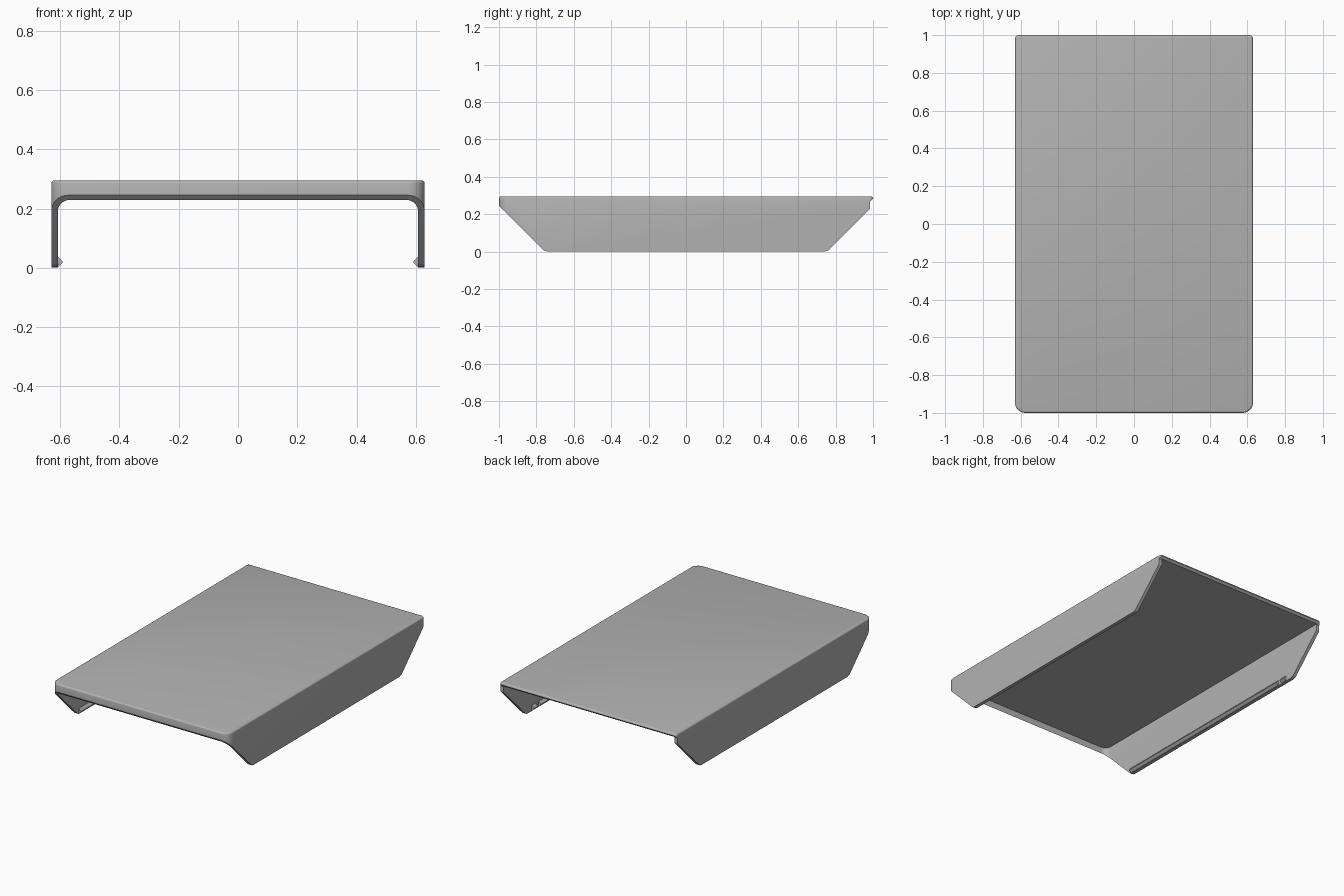
import bpy
import bmesh
from math import cos, sin, pi
from mathutils import Vector

cube = bpy.data.objects.get("Cube")
if cube:
    bpy.data.objects.remove(cube)

HALF_W, HALF_L, HEIGHT = 0.63, 1.0, 0.295
WALL, DECK = 0.022, 0.024

grey = bpy.data.materials.new("plain_grey")
grey.use_nodes = True
grey.diffuse_color = (0.45, 0.45, 0.45, 1)
grey.node_tree.nodes["Principled BSDF"].inputs["Base Color"].default_value = grey.diffuse_color


def rounded(corners, steps=8):
    """Outline from (a, b, radius) corners, rounding each with an arc."""
    points = []
    for i, (a, b, r) in enumerate(corners):
        p = Vector((a, b))
        if r == 0:
            points.append(p)
            continue
        d0 = (Vector(corners[i - 1][:2]) - p).normalized()
        d1 = (Vector(corners[(i + 1) % len(corners)][:2]) - p).normalized()
        half = d0.angle(d1) / 2
        centre = p + (d0 + d1).normalized() * r / sin(half)
        start = p + d0 * (r / sin(half) * cos(half)) - centre
        end = p + d1 * (r / sin(half) * cos(half)) - centre
        sweep = pi - 2 * half
        for k in range(steps + 1):
            t = k / steps
            points.append(centre + (start * sin((1 - t) * sweep) + end * sin(t * sweep)) / sin(sweep))
    return points


def prism(name, outline, axis, low, high, rim=0):
    """Extrude an outline along x, y or z; rim rounds the edge of the high end."""
    place = {"x": lambda p, d: (d, p.x, p.y),
             "y": lambda p, d: (p.x, d, p.y),
             "z": lambda p, d: (p.x, p.y, d)}[axis]
    bm = bmesh.new()
    base = bm.faces.new([bm.verts.new(place(p, low)) for p in outline])
    cap = bmesh.ops.extrude_face_region(bm, geom=[base])["geom"]
    shift = Vector(place(Vector((0, 0)), high - low))
    bmesh.ops.translate(bm, vec=shift, verts=[g for g in cap if isinstance(g, bmesh.types.BMVert)])
    if not any(f is base for f in bm.faces):
        bm.faces.new([v for v in bm.verts][:len(outline)])
    bmesh.ops.recalc_face_normals(bm, faces=bm.faces)
    if rim:
        top = next(g for g in cap if isinstance(g, bmesh.types.BMFace))
        bmesh.ops.bevel(bm, geom=list(top.edges), offset=rim, segments=3, profile=0.5, affect="EDGES")
    mesh = bpy.data.meshes.new(name)
    bm.to_mesh(mesh)
    bm.free()
    mesh.materials.append(grey)
    obj = bpy.data.objects.new(name, mesh)
    bpy.context.collection.objects.link(obj)
    return obj


def activate(obj):
    bpy.ops.object.select_all(action="DESELECT")
    obj.select_set(True)
    bpy.context.view_layer.objects.active = obj


def combine(obj, tool, operation):
    mod = obj.modifiers.new("shape", "BOOLEAN")
    mod.object, mod.operation, mod.solver = tool, operation, "EXACT"
    activate(obj)
    bpy.ops.object.modifier_apply(modifier=mod.name)
    bpy.data.objects.remove(tool)


# Cover block: wide front corners, tight back corners, softened top rim
plan = rounded([(-HALF_W, -HALF_L, 0.055), (HALF_W, -HALF_L, 0.055),
                (HALF_W, HALF_L, 0.02), (-HALF_W, HALF_L, 0.02)])
cover = prism("cover", plan, "z", 0, HEIGHT, rim=0.01)

# Sloped ends, with the deck overhanging the sides at the back
side = rounded([(-1.1, 0.345, 0), (-0.757, 0.002, 0.04), (0.757, 0.002, 0.04),
                (0.985, 0.23, 0.01), (0.985, 0.268, 0), (1.0, 0.283, 0), (1.0, 0.4, 0), (-1.1, 0.4, 0)])
combine(cover, prism("end_cutter", side, "x", -1, 1), "INTERSECT")

# Hollow interior, open below and at the back
inner_w, inner_f = HALF_W - WALL, -HALF_L + 0.016
hollow = rounded([(-inner_w, inner_f, 0.04), (inner_w, inner_f, 0.04),
                  (inner_w, 1.2, 0), (-inner_w, 1.2, 0)])
combine(cover, prism("hollow_cutter", hollow, "z", -0.1, HEIGHT - DECK), "DIFFERENCE")
activate(cover)
bpy.ops.object.shade_smooth_by_angle(angle=0.6)

# Snap ridges along the inner foot of each side, with a short catch at the back
for label, s in (("left", 1), ("right", -1)):
    ridge = [Vector((s * x, z)) for x, z in
             ((0.615, 0.004), (0.606, 0.004), (0.592, 0.018), (0.592, 0.022), (0.608, 0.038), (0.615, 0.038))]
    prism(label + "_snap_ridge", ridge, "y", -0.75, 0.63)
    prism(label + "_back_catch", ridge, "y", 0.66, 0.7)
